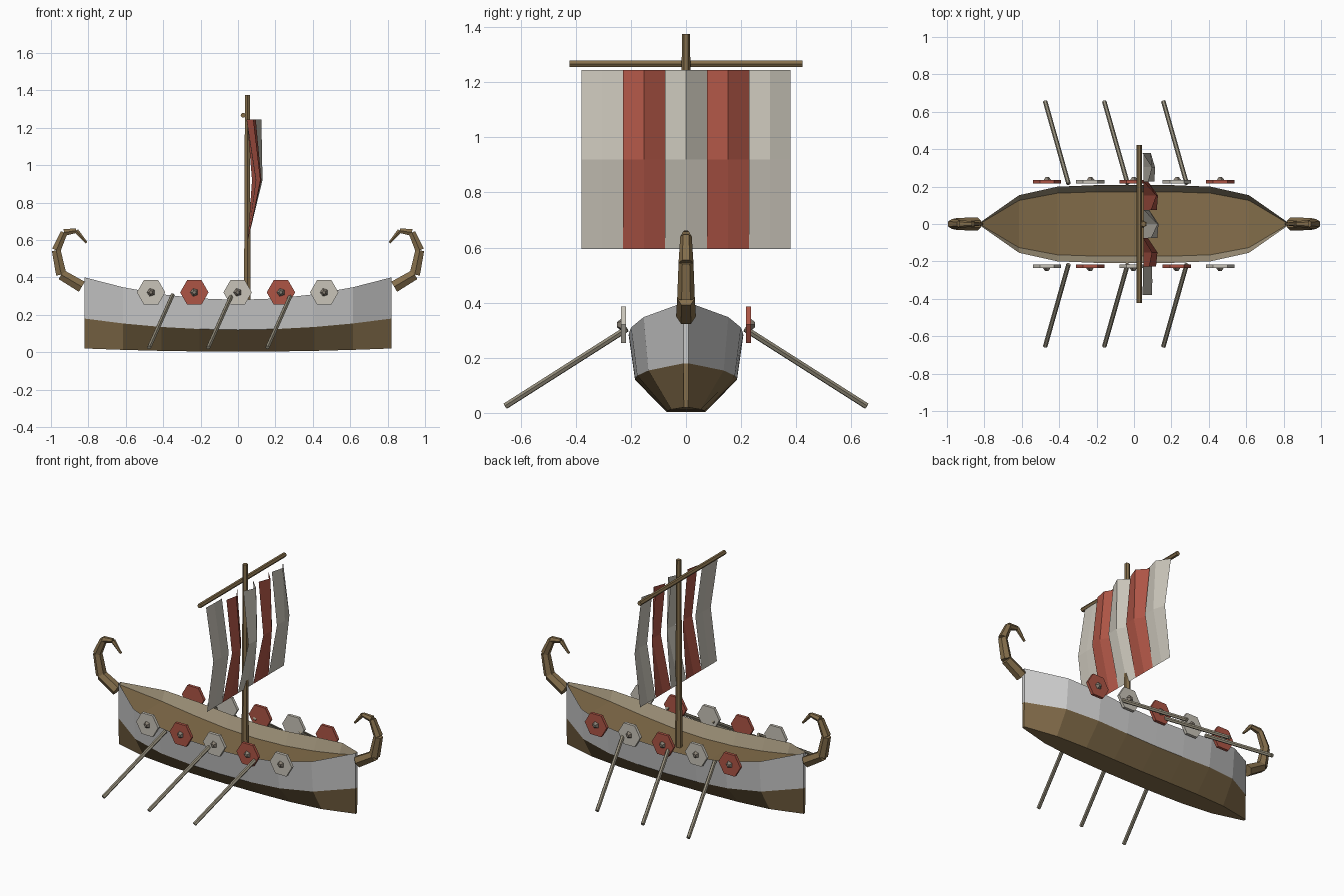
import bpy
from mathutils import Vector
from math import cos, sin, tau

if "Cube" in bpy.data.objects:
    bpy.data.objects.remove(bpy.data.objects["Cube"])


def material(name, rgb):
    m = bpy.data.materials.new(name)
    m.diffuse_color = (*rgb, 1)
    m.use_nodes = True
    m.node_tree.nodes["Principled BSDF"].inputs["Base Color"].default_value = m.diffuse_color
    return m


WOOD = material("wood", (0.23, 0.155, 0.07))
INNER = material("inner_wood", (0.36, 0.30, 0.20))
OAR = material("oar_wood", (0.30, 0.27, 0.20))
RED = material("red", (0.42, 0.09, 0.06))
PALE = material("pale", (0.58, 0.55, 0.48))
BOSS = material("boss", (0.24, 0.21, 0.17))


def mesh(name, verts, faces, mat=None):
    me = bpy.data.meshes.new(name)
    me.from_pydata([tuple(v) for v in verts], [], faces)
    me.update()
    ob = bpy.data.objects.new(name, me)
    bpy.context.collection.objects.link(ob)
    if mat:
        me.materials.append(mat)
    return ob


def rod(name, a, b, ra, rb, sides, mat):
    """Tapered prism from point a to point b."""
    a, b = Vector(a), Vector(b)
    d = (b - a).normalized()
    ref = Vector((1, 0, 0)) if abs(d.z) > 0.999 else Vector((0, 0, 1))
    u = d.cross(ref).normalized()
    w = d.cross(u)
    ring = [u * cos(tau * i / sides) + w * sin(tau * i / sides) for i in range(sides)]
    verts = [a + r * ra for r in ring] + [b + r * rb for r in ring]
    faces = [(i, (i + 1) % sides, sides + (i + 1) % sides, sides + i) for i in range(sides)]
    faces += [tuple(reversed(range(sides))), tuple(range(sides, 2 * sides))]
    return mesh(name, verts, faces, mat)


def loft(name, rows, mat=None, flip=False):
    """Quad skin through rows of points."""
    n = len(rows[0])
    faces = []
    for i in range(len(rows) - 1):
        for j in range(n - 1):
            f = (i * n + j, (i + 1) * n + j, (i + 1) * n + j + 1, i * n + j + 1)
            faces.append(f[::-1] if flip else f)
    return mesh(name, [p for r in rows for p in r], faces, mat)


# Hull stations: half widths and heights along the length
bottom, chine, sheer, deck = [], [], [], []
for i in range(-4, 5):
    t = abs(i) / 4
    x = 0.82 * i / 4
    k = 1 - t ** 4.5
    bottom.append((x, 0.008 + 0.062 * k, 0.003 + 0.017 * t * t))
    chine.append((x, 0.009 + 0.176 * k, 0.12 + 0.06 * t * t))
    sheer.append((x, 0.010 + 0.198 * k, 0.28 + 0.12 * t * t))
    deck.append((x, 0.004 + 0.168 * k, 0.28 + 0.12 * t * t - 0.015 - 0.06 * k))


def port(line):
    return [(x, -y, z) for x, y, z in line]


# Lower planks with flat bottom, closed at the stems
lower = loft("hull_lower", [chine, bottom, port(bottom), port(chine)], WOOD)
for e, label in ((0, "stern"), (-1, "bow")):
    q = [chine[e], bottom[e], port(bottom)[e], port(chine)[e]]
    mesh(label + "_lower_post", q, [(0, 1, 2, 3) if e == 0 else (3, 2, 1, 0)], WOOD)
    q = [sheer[e], chine[e], port(chine)[e], port(sheer)[e]]
    mesh(label + "_upper_post", q, [(0, 1, 2, 3) if e == 0 else (3, 2, 1, 0)])

# Upper planks, inner walls and deck
for side, f in (("left", lambda l: l), ("right", port)):
    flip = side == "right"
    loft(side + "_hull_upper", [f(sheer), f(chine)], None, flip)
    loft(side + "_inner_wall", [f(deck), f(sheer)], INNER, flip)
loft("deck", [port(deck), deck], WOOD, True)

# Curled stem and stern heads
curl = [(0.835, 0.35), (0.945, 0.415), (0.972, 0.545), (0.93, 0.64), (0.865, 0.65), (0.81, 0.585)]
radii = [0.036, 0.032, 0.027, 0.021, 0.014, 0.007]
for s, label in ((-1, "stern"), (1, "bow")):
    for i in range(5):
        (xa, za), (xb, zb) = curl[i], curl[i + 1]
        rod(f"{label}_curl_{i + 1}", (s * xa, 0, za), (s * xb, 0, zb), radii[i], radii[i + 1], 6, WOOD)

# Mast and yard
rod("mast", (0.05, 0, 0.19), (0.05, 0, 1.375), 0.021, 0.015, 6, WOOD)
rod("yard", (0.028, -0.422, 1.267), (0.028, 0.422, 1.267), 0.014, 0.014, 6, WOOD)

# Sail: five overlapping billowed strips (x at left, middle, right edge)
top = [(0.045, 0.048, 0.048), (0.080, 0.095, 0.048), (0.090, 0.125, 0.050),
       (0.090, 0.118, 0.050), (0.075, 0.095, 0.045)]
mid = [(0.095, 0.098, 0.095), (0.118, 0.125, 0.075), (0.125, 0.131, 0.080),
       (0.122, 0.128, 0.075), (0.110, 0.112, 0.090)]
for i in range(5):
    ys = [-0.38 + 0.152 * i + 0.076 * j for j in range(3)]
    rows = [[(x, y, z) for x, y in zip(xs, ys)]
            for xs, z in ((top[i], 1.245), (mid[i], 0.92), ((0.052,) * 3, 0.595))]
    loft(f"sail_strip_{i + 1}", rows, RED if i % 2 else PALE)

# Shields with bosses, and oars, on both sides
for s, label in ((-1, "right"), (1, "left")):
    for i in range(5):
        x = -0.465 + 0.2315 * i
        red = (i % 2 == 1) == (s < 0)
        rod(f"{label}_shield_{i + 1}", (x, s * 0.217, 0.32), (x, s * 0.235, 0.32),
            0.076, 0.076, 6, RED if red else PALE)
        rod(f"{label}_boss_{i + 1}", (x, s * 0.233, 0.32), (x, s * 0.251, 0.32),
            0.024, 0.010, 5, BOSS)
    for i in range(3):
        x = -0.35 + 0.316 * i
        rod(f"{label}_oar_{i + 1}", (x, s * 0.215, 0.305), (x - 0.125, s * 0.655, 0.025),
            0.012, 0.012, 6, OAR)
